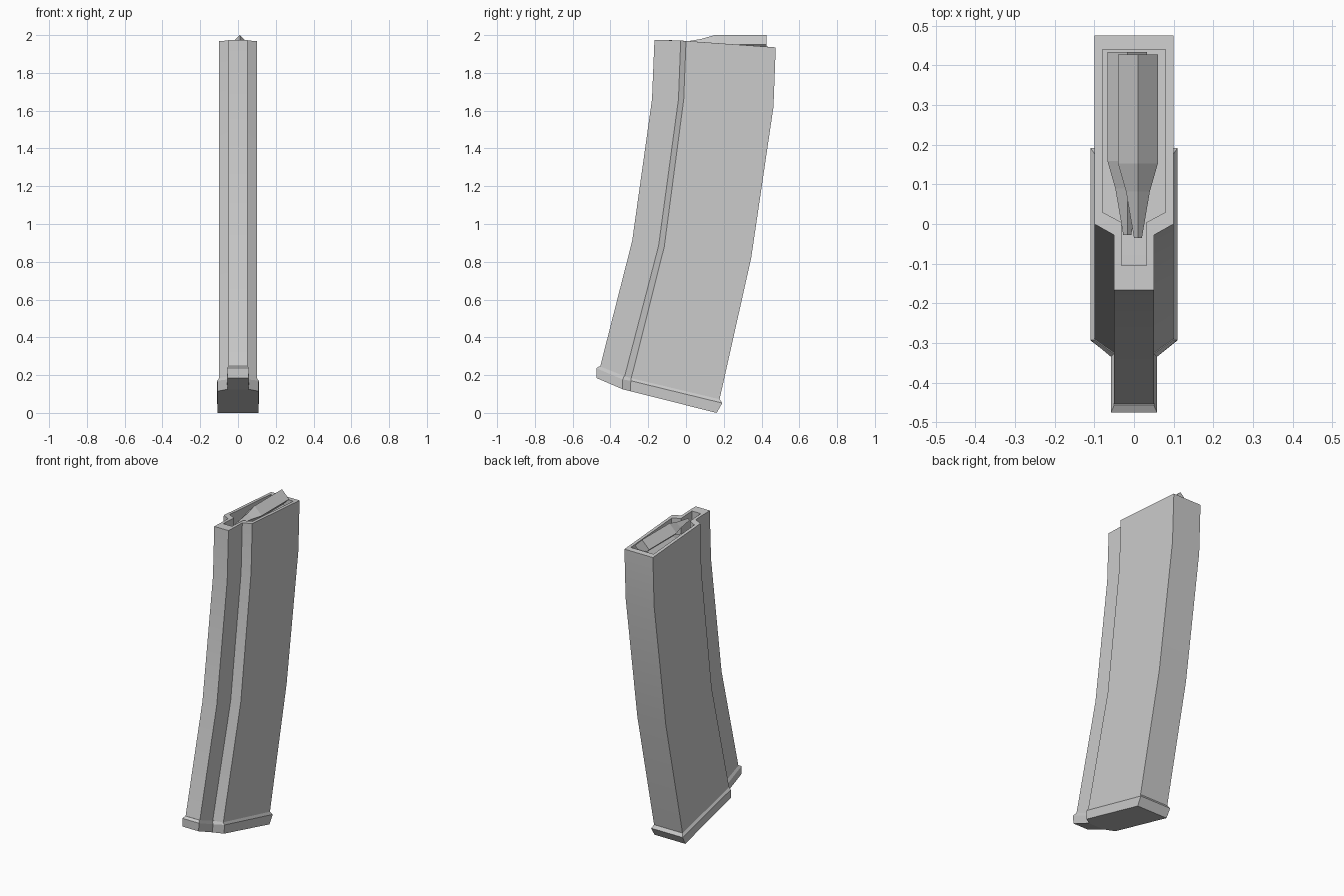
import bpy, bmesh, math
from mathutils import Matrix

if "Cube" in bpy.data.objects:
    bpy.data.objects.remove(bpy.data.objects["Cube"])


def finish(bm, name):
    bmesh.ops.recalc_face_normals(bm, faces=bm.faces)
    mesh = bpy.data.meshes.new(name)
    bm.to_mesh(mesh)
    bm.free()
    obj = bpy.data.objects.new(name, mesh)
    bpy.context.collection.objects.link(obj)
    return obj


def loft(name, sections):
    """Skin stepped sections: (narrow half width, wide half width, four (y, z):
    front, end of narrow part, start of wide part, back)."""
    bm = bmesh.new()
    rings = []
    for narrow, wide, pts in sections:
        widths = (narrow, narrow, wide, wide)
        right = [bm.verts.new((w, y, z)) for w, (y, z) in zip(widths, pts)]
        left = [bm.verts.new((-w, y, z)) for w, (y, z) in zip(widths, pts)]
        rings.append(right + left[::-1])
    for a, b in zip(rings, rings[1:]):
        for i in range(8):
            j = (i + 1) % 8
            bm.faces.new((a[i], a[j], b[j], b[i]))
    # end caps as quad strips, so the concave outline stays clean
    for ring in (rings[0], rings[-1]):
        for i in range(3):
            bm.faces.new((ring[i], ring[i + 1], ring[6 - i], ring[7 - i]))
    return finish(bm, name)


def cartridge(name, x, z, y_back, tilt=0.0):
    """Four-sided pointed round: rings of (distance from back, radius)."""
    bm = bmesh.new()
    rings = []
    for d, r in ((0, 0.05), (0.275, 0.05), (0.345, 0.03), (0.462, 0.01)):
        rings.append([bm.verts.new((r * math.cos(k * math.pi / 2), -d,
                                    r * math.sin(k * math.pi / 2)))
                      for k in range(4)])
    for a, b in zip(rings, rings[1:]):
        for i in range(4):
            j = (i + 1) % 4
            bm.faces.new((a[i], a[j], b[j], b[i]))
    bm.faces.new(rings[0])
    bm.faces.new(rings[-1])
    bmesh.ops.transform(bm, verts=bm.verts, matrix=Matrix.Translation((x, y_back, z))
                        @ Matrix.Rotation(tilt, 4, 'X'))
    return finish(bm, name)


# Curved body, from the bottom up, then over the rim and into the open top
body = loft("magazine_body", [
    (0.05, 0.10, [(-0.457, 0.235), (-0.327, 0.185), (-0.292, 0.175), (0.175, 0.06)]),
    (0.05, 0.10, [(-0.285, 0.91), (-0.145, 0.885), (-0.115, 0.88), (0.345, 0.82)]),
    (0.05, 0.10, [(-0.18, 1.66), (-0.04, 1.66), (-0.012, 1.66), (0.463, 1.62)]),
    (0.05, 0.10, [(-0.167, 1.975), (-0.028, 1.971), (0.0, 1.969), (0.475, 1.935)]),
    (0.031, 0.08, [(-0.105, 1.974), (0.004, 1.969), (0.03, 1.967), (0.44, 1.938)]),
    (0.031, 0.08, [(-0.105, 1.87), (0.004, 1.865), (0.03, 1.863), (0.44, 1.84)]),
])
bpy.context.view_layer.objects.active = body
body.select_set(True)
bpy.ops.object.shade_smooth_by_angle(angle=math.radians(20))

# Flared floor plate
loft("base_plate", [
    (0.05, 0.10, [(-0.457, 0.247), (-0.327, 0.195), (-0.292, 0.184), (0.178, 0.072)]),
    (0.058, 0.11, [(-0.475, 0.237), (-0.335, 0.177), (-0.292, 0.17), (0.192, 0.052)]),
    (0.056, 0.108, [(-0.475, 0.185), (-0.335, 0.125), (-0.295, 0.115), (0.162, 0.0)]),
])

# Two staggered rounds at the top
cartridge("top_cartridge", 0.01, 1.95, 0.427)
cartridge("lower_cartridge", -0.017, 1.885, 0.434)
